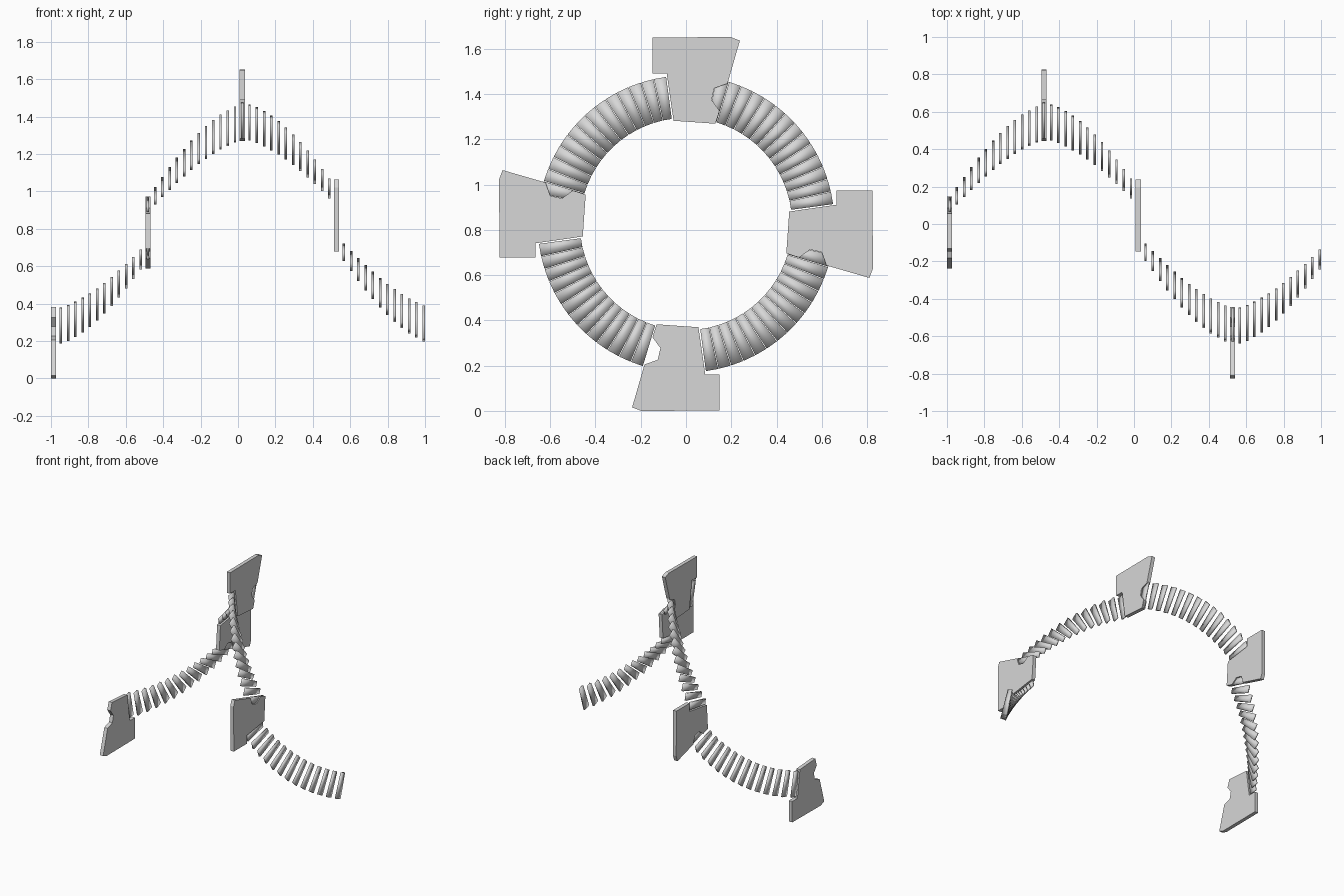
import bpy
from math import radians

cube = bpy.data.objects.get("Cube")
if cube:
    bpy.data.objects.remove(cube, do_unlink=True)

AXIS_Z = 0.826      # height of the helix axis
PITCH = 0.0388      # step along x
START_X = -0.986

grey = bpy.data.materials.new("light_grey")
grey.use_nodes = True
grey.diffuse_color = (0.68, 0.68, 0.68, 1)
grey.node_tree.nodes["Principled BSDF"].inputs["Base Color"].default_value = (0.68, 0.68, 0.68, 1)


def prism(name, outline, thickness, smooth=False):
    """Extrude a counter-clockwise (y, z) outline along x."""
    n = len(outline)
    h = thickness / 2
    verts = [(x, y, z) for x in (-h, h) for y, z in outline]
    faces = [list(range(n))[::-1], list(range(n, 2 * n))]
    faces += [(i, (i + 1) % n, n + (i + 1) % n, n + i) for i in range(n)]
    mesh = bpy.data.meshes.new(name)
    mesh.from_pydata(verts, [], faces)
    mesh.materials.append(grey)
    mesh.polygons.foreach_set("use_smooth", [smooth] * len(faces))
    return mesh


def place(name, mesh, slot, angle):
    ob = bpy.data.objects.new(name, mesh)
    ob.location = (START_X + PITCH * slot, 0, AXIS_Z)
    ob.rotation_euler.x = radians(angle)
    bpy.context.collection.objects.link(ob)


# Notched plate, pointing outward along +z
plate = prism("plate", [
    (-0.148, 0.823), (-0.148, 0.664), (-0.085, 0.664), (-0.055, 0.456),
    (0.13, 0.443), (0.148, 0.5), (0.113, 0.548), (0.125, 0.6),
    (0.183, 0.62), (0.238, 0.81), (0.195, 0.826)], 0.028)

# Tapered slat, softly shaded
slat = prism("slat", [
    (-0.0195, 0.468), (0.0195, 0.468), (0.0275, 0.655), (-0.0275, 0.655)], 0.013, True)

# Four quarter turns: a plate with a fan of slats that runs up to the next plate
for q in range(4):
    turn = 180 + 90 * q
    place(f"plate_{q + 1}", plate, 13 * q, turn)
    for i in range(13 if q == 3 else 14):
        place(f"slat_{q + 1}_{i + 1}", slat, 13 * q + i, turn + 10.1 + 5.05 * i)
